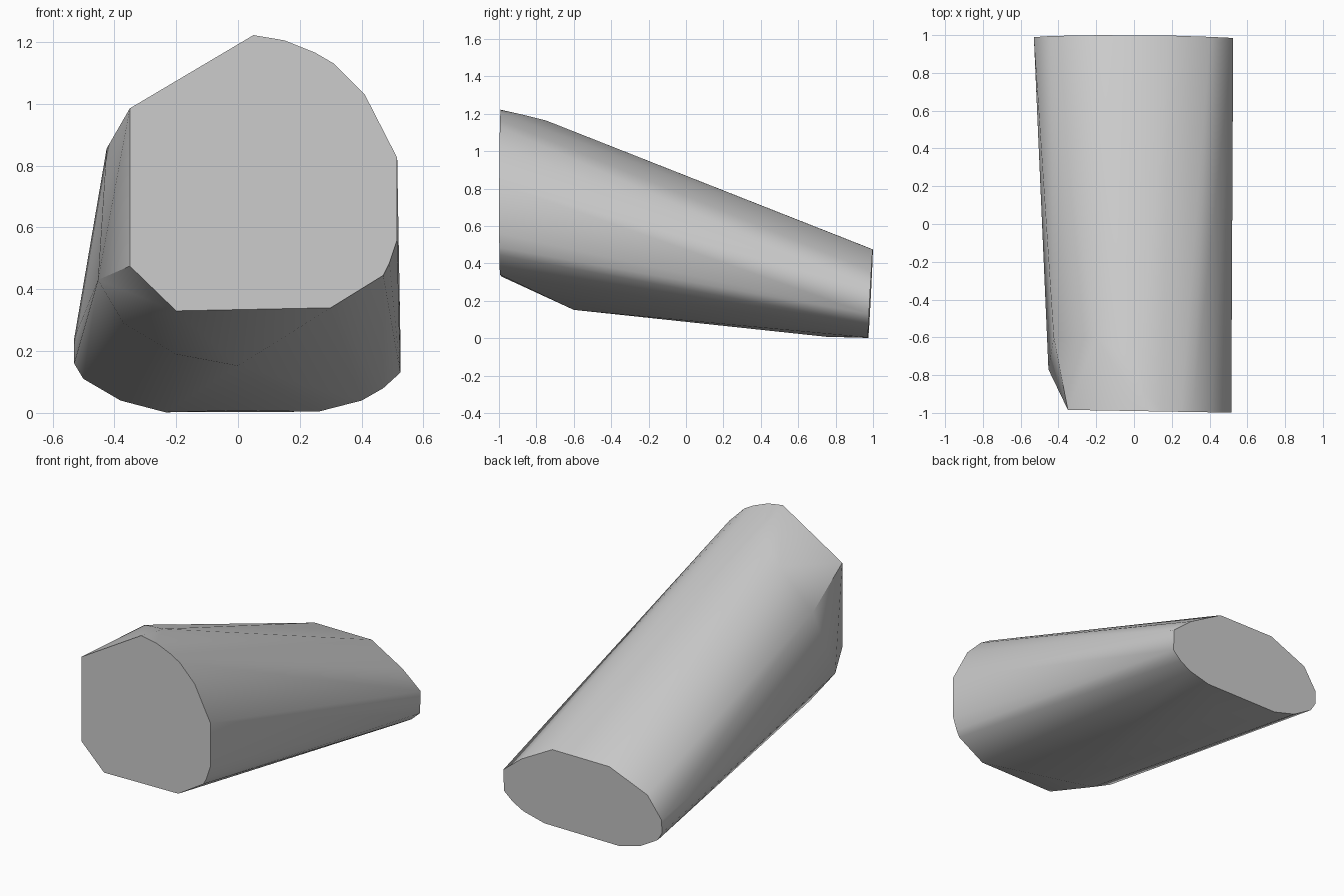
import bpy
import bmesh
import math

cube = bpy.data.objects.get("Cube")
if cube:
    bpy.data.objects.remove(cube, do_unlink=True)

# Plain grey surface
grey = bpy.data.materials.new("plain_grey")
grey.use_nodes = True
colour = (0.6, 0.6, 0.6, 1)
grey.diffuse_color = colour
grey.node_tree.nodes["Principled BSDF"].inputs["Base Color"].default_value = colour

# Tall front outline and low back outline, as (x, z)
front = [(.05, 1.222), (.15, 1.205), (.25, 1.165), (.31, 1.13), (.41, 1.03),
         (.515, .825), (.515, .56), (.49, .485), (.47, .445), (.3, .34),
         (-.2, .33), (-.35, .475), (-.35, .985)]
back = [(.19, .475), (.4, .36), (.525, .26), (.525, .13), (.47, .08), (.4, .04),
        (.26, .004), (-.235, .002), (-.38, .04), (-.5, .11), (-.53, .16),
        (-.53, .24), (-.44, .37), (-.19, .475)]

# Shoulder points behind the front face
shoulder = [(.05, -.88, 1.197), (.03, -.75, 1.165), (-.2, -.6, 1.07),
            (-.425, -.6, .855), (-.453, -.77, .43), (-.37, -.65, .29),
            (-.2, -.6, .19), (0, -.6, .152), (0, .75, .008)]


def front_point(x, z):
    return x, -.99 - .017 * x, z


def back_point(x, z):
    return x, .974 + .052 * z - .005 * x, z


# Wrap one tapered convex body around both ends
bm = bmesh.new()
for point in ([front_point(*p) for p in front] + [back_point(*p) for p in back]
              + shoulder):
    bm.verts.new(point)
hull = bmesh.ops.convex_hull(bm, input=bm.verts)
loose = [v for v in bm.verts if not v.link_faces]
bmesh.ops.delete(bm, geom=loose, context='VERTS')

# Merge the flat end caps into single faces
bmesh.ops.dissolve_limit(bm, angle_limit=math.radians(.5),
                         verts=bm.verts, edges=bm.edges)
bmesh.ops.recalc_face_normals(bm, faces=bm.faces)

mesh = bpy.data.meshes.new("tapered_body")
bm.to_mesh(mesh)
bm.free()
mesh.materials.append(grey)
body = bpy.data.objects.new("tapered_body", mesh)
bpy.context.collection.objects.link(body)

# Soft body, crisp rims
bpy.ops.object.select_all(action='DESELECT')
body.select_set(True)
bpy.context.view_layer.objects.active = body
bpy.ops.object.shade_smooth_by_angle(angle=math.radians(32))
